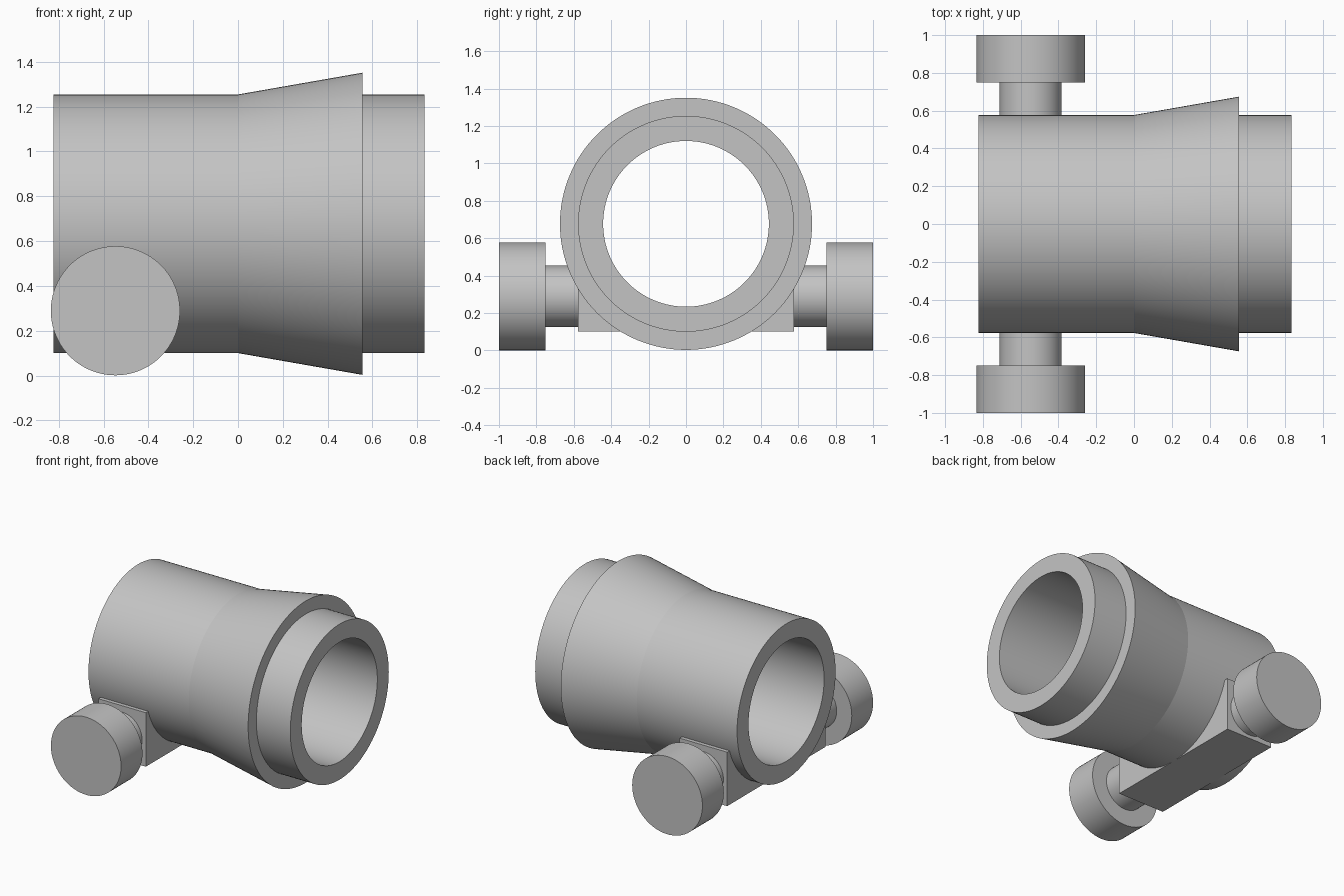
import bpy, bmesh, math
from mathutils import Matrix, Vector

cube = bpy.data.objects.get("Cube")
if cube:
    bpy.data.objects.remove(cube, do_unlink=True)

grey = bpy.data.materials.new("plain_grey")
grey.use_nodes = True
colour = (0.55, 0.55, 0.55, 1)
grey.diffuse_color = colour
grey.node_tree.nodes["Principled BSDF"].inputs["Base Color"].default_value = colour

SEGMENTS = 128
TUBE_Z, TUBE_R = 0.677, 0.577
WHEEL_X, WHEEL_Z = -0.547, 0.289


def finish(name, bm, smooth):
    bmesh.ops.remove_doubles(bm, verts=bm.verts, dist=1e-5)
    bmesh.ops.recalc_face_normals(bm, faces=bm.faces)
    mesh = bpy.data.meshes.new(name)
    bm.to_mesh(mesh)
    bm.free()
    mesh.materials.append(grey)
    obj = bpy.data.objects.new(name, mesh)
    bpy.context.collection.objects.link(obj)
    if smooth:
        bpy.ops.object.select_all(action="DESELECT")
        obj.select_set(True)
        bpy.context.view_layer.objects.active = obj
        bpy.ops.object.shade_smooth_by_angle(angle=math.radians(8))
    return obj


def lathe(name, profile, origin, turn=Matrix()):
    """Spin a closed (distance along axis, radius) profile about local x."""
    bm = bmesh.new()
    verts = [bm.verts.new((a, 0, r)) for a, r in profile]
    edges = [bm.edges.new((v, verts[(i + 1) % len(verts)]))
             for i, v in enumerate(verts) if v.co.z + verts[(i + 1) % len(verts)].co.z > 0]
    bmesh.ops.spin(bm, geom=verts + edges, cent=(0, 0, 0), axis=(1, 0, 0),
                   angle=math.tau, steps=SEGMENTS, use_merge=True)
    bmesh.ops.transform(bm, matrix=Matrix.Translation(origin) @ turn, verts=bm.verts)
    return finish(name, bm, True)


# Hollow barrel with a flared collar
lathe("barrel",
      [(-0.823, 0.443), (-0.823, TUBE_R), (0, TUBE_R), (0.555, 0.674),
       (0.555, TUBE_R), (0.833, TUBE_R), (0.833, 0.443)],
      (0, 0, TUBE_Z))

# Saddle block, hollowed to follow the barrel
inner_r, top, bottom, half_width = 0.55, 0.5, 0.1, 0.195
start = math.asin((top - TUBE_Z) / inner_r)
steps = 48
outline = [(-TUBE_R, top), (-TUBE_R, bottom), (TUBE_R, bottom), (TUBE_R, top)]
for i in range(steps + 1):
    angle = start + (-math.pi - 2 * start) * i / steps
    outline.append((inner_r * math.cos(angle), TUBE_Z + inner_r * math.sin(angle)))
bm = bmesh.new()
face = bm.faces.new([bm.verts.new((WHEEL_X - half_width, y, z)) for y, z in outline])
side = bmesh.ops.extrude_face_region(bm, geom=[face], use_keep_orig=True)
moved = [g for g in side["geom"] if isinstance(g, bmesh.types.BMVert)]
bmesh.ops.translate(bm, verts=moved, vec=Vector((2 * half_width, 0, 0)))
finish("saddle_block", bm, False)

# Axle stubs and wheels on both sides
for label, sign in (("right", -1), ("left", 1)):
    turn = Matrix.Rotation(sign * math.pi / 2, 4, "Z")
    for part, a, b, r in (("axle", 0.56, 0.76, 0.164), ("wheel", 0.75, 1.0, 0.288)):
        lathe(f"{label}_{part}", [(a, 0), (a, r), (b, r), (b, 0)],
              (WHEEL_X, 0, WHEEL_Z), turn)
